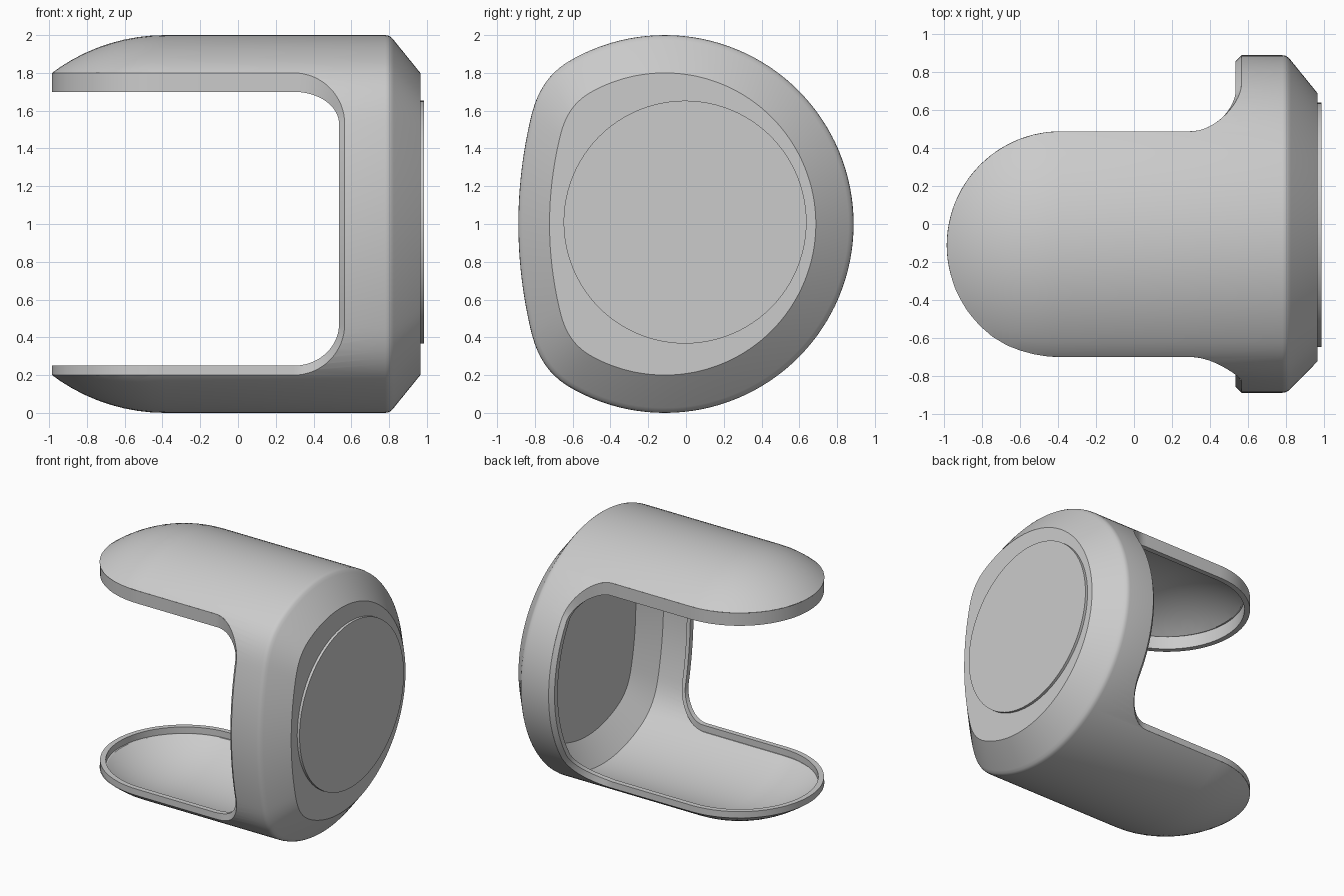
import bpy, bmesh
from math import sin, cos, pi, sqrt, radians

cube = bpy.data.objects.get("Cube")
if cube:
    bpy.data.objects.remove(cube)

grey = bpy.data.materials.new("plain grey")
grey.use_nodes = True
grey.diffuse_color = (0.6, 0.6, 0.6, 1)
grey.node_tree.nodes["Principled BSDF"].inputs["Base Color"].default_value = (0.6, 0.6, 0.6, 1)

CY, CZ = -0.1125, 1.0      # axis of the round section
END_X = -0.385             # centre of the domed end
WIN_X, WIN_H = 0.565, 0.8  # side opening: back edge and half height
FILLET = 0.27
SEG = 128


def half_width(h, side, r=1.0, d=0.775):
    """Half width at height h; the front side (-1) is flattened to a shallow bow."""
    w = sqrt(max(r * r - h * h, 0))
    if side > 0:
        return w
    bow = d - h * h / (4.8 * r)
    k = 0.12 * r
    blend = max(k - abs(w - bow), 0) / k
    return min(w, bow) - blend * blend * k / 4


def section(x, r, d):
    pts = []
    for i in range(SEG):
        t = 2 * pi * i / SEG
        side = 1 if cos(t) >= 0 else -1
        h = r * sin(t)
        pts.append((x, CY + side * half_width(h, side, r, d), CZ + h))
    return pts


def loft(bm, rings, closed_ends=True, flip=False):
    rows = [[bm.verts.new(p) for p in ring] for ring in rings]
    faces = []
    for a, b in zip(rows, rows[1:]):
        for i in range(len(a)):
            j = (i + 1) % len(a)
            faces.append(bm.faces.new((a[i], a[j], b[j], b[i])))
    if closed_ends:
        faces += [bm.faces.new(rows[0]), bm.faces.new(rows[-1])]
    bmesh.ops.recalc_face_normals(bm, faces=faces)
    if flip:
        bmesh.ops.reverse_faces(bm, faces=faces)


def finish(bm, name, angle=30):
    mesh = bpy.data.meshes.new(name)
    bm.to_mesh(mesh)
    bm.free()
    obj = bpy.data.objects.new(name, mesh)
    bpy.context.collection.objects.link(obj)
    mesh.materials.append(grey)
    select(obj)
    bpy.ops.object.shade_smooth_by_angle(angle=radians(angle))
    return obj


def select(obj):
    bpy.ops.object.select_all(action='DESELECT')
    obj.select_set(True)
    bpy.context.view_layer.objects.active = obj


def capsule(radius, front, shoulder):
    """Domed end, straight barrel, then the bevelled shoulder."""
    rings = []
    for i in range(20):
        a = radians(80) * (1 - i / 19)
        r = radius * cos(a)
        rings.append(section(END_X - radius * sin(a), r, front * cos(a)))
    for x, r in shoulder:
        rings.append(section(x, r, front - (radius - r) * 0.825))
    return rings


# Hollow shell
bm = bmesh.new()
loft(bm, capsule(1.0, 0.775, [(0.78, 1.0), (0.797, 0.997), (0.81, 0.989),
                              (0.825, 0.973), (0.965, 0.8)]))
loft(bm, capsule(0.97, 0.745, [(0.795, 0.97), (0.93, 0.79)]), flip=True)
shell = finish(bm, "shell")

# Opening cut through the shell, leaving the two arms
profile = [(-2, WIN_H)]
corner = [(WIN_X - FILLET + FILLET * sin(a), WIN_H - FILLET + FILLET * cos(a))
          for a in [pi / 2 * i / 16 for i in range(17)]]
profile += corner + [(x, -z) for x, z in reversed(corner)] + [(-2, -WIN_H)]
bm = bmesh.new()
loft(bm, [[(x, y, CZ + z) for x, z in profile] for y in (-1.5, 1.5)])
cutter = finish(bm, "opening_cutter")
cutter.hide_render = True
select(shell)
mod = shell.modifiers.new("opening", 'BOOLEAN')
mod.operation = 'DIFFERENCE'
mod.solver = 'EXACT'
mod.object = cutter
bpy.ops.object.modifier_apply(modifier=mod.name)
bpy.data.objects.remove(cutter)
bpy.ops.object.shade_smooth_by_angle(angle=radians(30))

# Lip around the opening: rails are outer edge, outer lip, inner lip, inner edge
rails = [[], [], [], []]
THICK = 0.04


def add_point(outer, lip, inward):
    dx, dy = inward[0] * THICK, inward[1] * THICK
    rails[0].append(outer)
    rails[1].append(lip)
    rails[2].append((lip[0] + dx, lip[1] + dy, lip[2]))
    rails[3].append((outer[0] + dx, lip[1] + dy, outer[2]))


def lip_side(side, top_down):
    """One upright side of the lip with its two rounded corners."""
    pts = []
    cx, cz = WIN_X - FILLET, WIN_H - FILLET
    for vert, depth in ((1, 0.17), (-1, 0.22)):
        part = []
        for i in range(17):
            a = pi / 2 * i / 16
            h = cz + FILLET * cos(a)
            y = half_width(h, side)
            part.append(((cx + FILLET * sin(a), CY + side * y, CZ + vert * h),
                         (cx + 0.24 * sin(a), CY + side * (y - 0.03 * sin(a)),
                          CZ + vert * (cz + depth * cos(a)))))
        pts += part if vert > 0 else part[::-1]
        if vert > 0:
            for i in range(1, 16):
                h = cz * (1 - i / 8)
                y = half_width(h, side)
                pts.append(((WIN_X, CY + side * y, CZ + h),
                            (WIN_X - 0.03, CY + side * (y - 0.03), CZ + h)))
    for outer, lip in (pts if top_down else pts[::-1]):
        add_point(outer, lip, (0, -side))


def lip_end(vert, height, start):
    """Rounded tip of an arm, swept from one side to the other."""
    for i in range(49):
        a = pi * i / 48
        c = start * cos(a)
        w = half_width(WIN_H, 1 if c > 0 else -1)
        x, y, z = END_X - 0.6 * sin(a), CY + w * c, CZ + vert * WIN_H
        add_point((x, y, z), (x, y, z - vert * height), (sin(a), -c))


lip_side(-1, True)
lip_end(-1, 0.05, -1)
lip_side(1, False)
lip_end(1, 0.1, 1)
bm = bmesh.new()
loft(bm, rails, closed_ends=False)
finish(bm, "opening_lip")

# Raised round plate on the closed end
bm = bmesh.new()
plate = [(-0.005 + 0.643 * cos(2 * pi * i / 96), 1.01 + 0.643 * sin(2 * pi * i / 96))
         for i in range(96)]
loft(bm, [[(x, y, z) for y, z in plate] for x in (0.95, 0.985)])
finish(bm, "end_plate")
